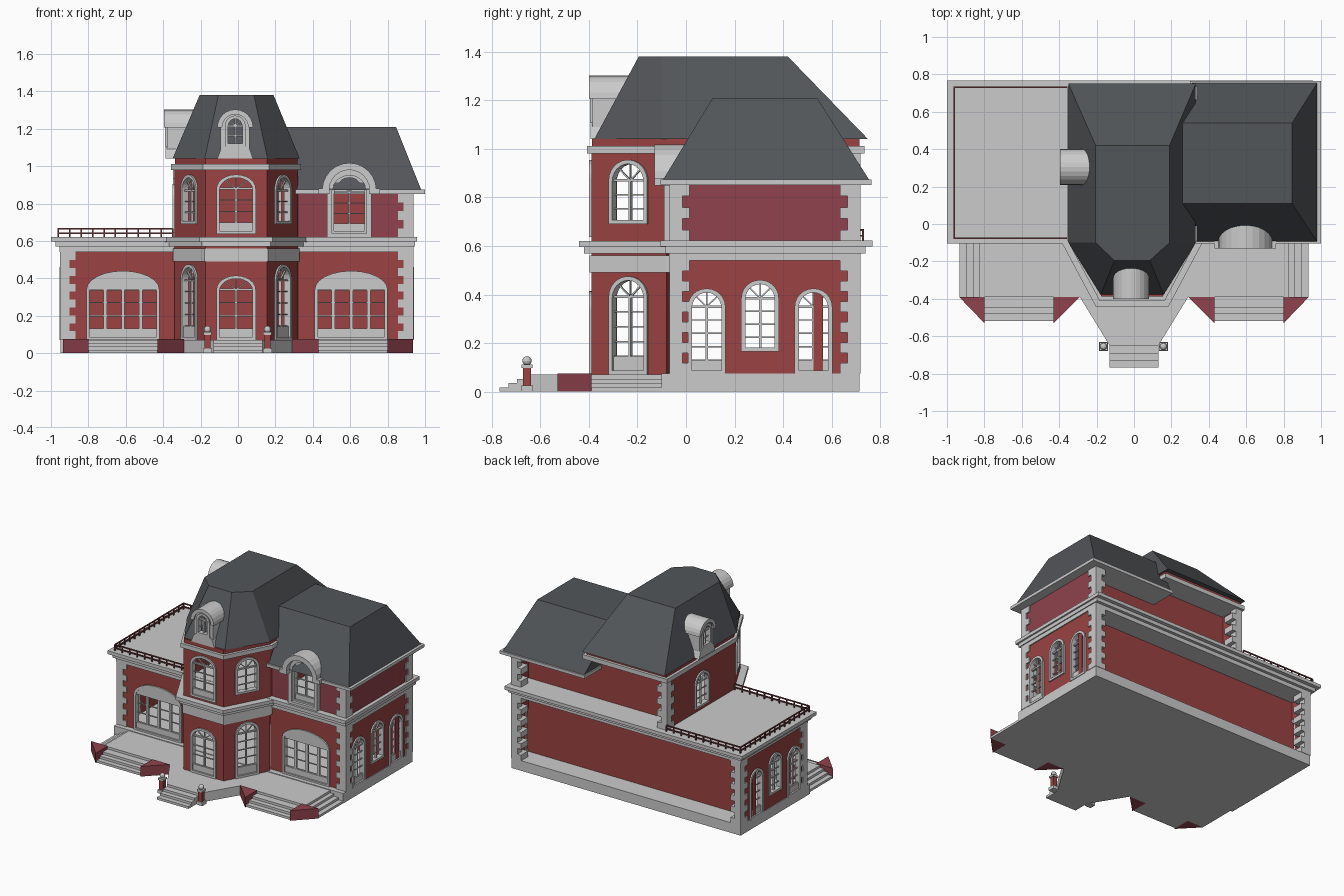
import bpy, bmesh
from math import sin, cos, pi
from mathutils import Matrix, Vector

if "Cube" in bpy.data.objects:
    bpy.data.objects.remove(bpy.data.objects["Cube"])

def material(name, c):
    m = bpy.data.materials.new(name)
    m.diffuse_color = (*c, 1)
    m.use_nodes = True
    m.node_tree.nodes["Principled BSDF"].inputs["Base Color"].default_value = m.diffuse_color
    return m
RED = material("brick red", (0.33, 0.055, 0.055))
ROSE = material("rose red", (0.28, 0.055, 0.075))
SLATE = material("slate", (0.085, 0.092, 0.10))
RAIL = material("rail red", (0.16, 0.04, 0.04))

def add(name, mesh, mat=None, M=None):
    ob = bpy.data.objects.new(name, mesh)
    bpy.context.collection.objects.link(ob)
    if mat: mesh.materials.append(mat)
    if M: ob.matrix_world = M
    return ob

def boxes(name, lst, mat=None, M=None):
    bm = bmesh.new()
    for a, b, c, d, e, f in lst:
        T = Matrix.Translation(((a+b)/2, (c+d)/2, (e+f)/2)) @ Matrix.Diagonal((abs(b-a), abs(d-c), abs(f-e), 1))
        bmesh.ops.create_cube(bm, size=1, matrix=T)
    me = bpy.data.meshes.new(name)
    bm.to_mesh(me); bm.free()
    return add(name, me, mat, M)

def loft(name, base, z0, top, z1, mat=None):
    n = len(base)
    vs = [(x, y, z0) for x, y in base] + [(x, y, z1) for x, y in top]
    fs = [list(range(n))[::-1], list(range(n, 2*n))] + [(i, (i+1) % n, n+(i+1) % n, n+i) for i in range(n)]
    me = bpy.data.meshes.new(name)
    me.from_pydata(vs, [], fs)
    bm = bmesh.new(); bm.from_mesh(me)
    bmesh.ops.recalc_face_normals(bm, faces=bm.faces)
    bm.to_mesh(me); bm.free()
    return add(name, me, mat)

def prism(name, pts, z0, z1, mat=None):
    return loft(name, pts, z0, pts, z1, mat)

def frame(p0, p1):
    """Wall frame: u along the wall, v up, w outward."""
    u = Vector((p1[0]-p0[0], p1[1]-p0[1], 0)).normalized()
    v = Vector((0, 0, 1)); w = u.cross(v)
    M = Matrix((u, v, w)).transposed().to_4x4()
    M.translation = (p0[0], p0[1], 0)
    return M

def panel(name, loops, M, d0, d1, mat=None):
    """Flat outline with holes, extruded from depth d0 to d1."""
    cu = bpy.data.curves.new(name, 'CURVE')
    cu.dimensions = '2D'; cu.fill_mode = 'BOTH'; cu.extrude = (d1-d0)/2
    for lp in loops:
        s = cu.splines.new('POLY')
        s.points.add(len(lp)-1)
        for p, (x, y) in zip(s.points, lp): p.co = (x, y, 0, 1)
        s.use_cyclic_u = True; s.use_smooth = False
    tmp = bpy.data.objects.new(name, cu)
    bpy.context.collection.objects.link(tmp)
    dg = bpy.context.evaluated_depsgraph_get()
    me = bpy.data.meshes.new_from_object(tmp.evaluated_get(dg))
    bpy.data.objects.remove(tmp)
    return add(name, me, mat, M @ Matrix.Translation((0, 0, (d0+d1)/2)))

def rect(a, b, c, d): return [(a, c), (b, c), (b, d), (a, d)]
def arc(u, z, rx, rz, n=12): return [(u+rx*cos(pi*i/n), z+rz*sin(pi*i/n)) for i in range(n+1)]
def arch(u, w, z0, z1, rise): return [(u-w/2, z0), (u+w/2, z0)] + arc(u, z1-rise, w/2, rise)
def half_ring(u, z, ro, ri): return arc(u, z, ro, ro) + arc(u, z, ri, ri)[::-1]

def window(name, M, u, w, z0, z1, rise, sill=0, panes=2, solid=False):
    t = 0.012
    panel(name+"_frame", [arch(u, w+.01, z0-.004, z1+.005, rise+.005), arch(u, w-2*t, z0+t, z1-t, rise-t/2)], M, -.03, .01)
    spring, zb = z1-rise, z0+sill
    bars = [(u-w/2, u+w/2, spring-.005, spring+.005, -.02, -.006)]
    if sill: bars.append((u-w/2, u+w/2, z0, zb, -.022, -.002))
    for i in range(1, panes):
        x = u-w/2+w*i/panes
        b = .009 if solid else .005
        bars.append((x-b, x+b, zb, spring, -.02, -.004))
    rows = max(2, round((spring-zb)/.06))
    bars += [(u-w/2, u+w/2, zb+(spring-zb)*i/rows-.003, zb+(spring-zb)*i/rows+.003, -.017, -.009) for i in range(rows)]
    boxes(name+"_bars", bars, None, M)
    if solid:
        panel(name+"_lunette", [arc(u, spring, w/2, rise)], M, -.025, .004)
    else:
        fan = []
        for a in (.25*pi, .5*pi, .75*pi):
            c, s = cos(a), sin(a)
            fan.append([(u+r*c*w/2-k*s*.003, spring+r*s*rise+k*c*.003) for r, k in ((.1, 1), (.1, -1), (.97, -1), (.97, 1))])
        panel(name+"_fan", fan, M, -.017, -.009)

def wall(name, p0, p1, z0, z1, wins=(), mat=RED, th=.03):
    M = frame(p0, p1)
    L = (Vector(p1)-Vector(p0)).length
    panel(name, [rect(0, L, z0, z1)] + [arch(*w[:5]) for w in wins], M, -th, 0, mat)
    for i, w in enumerate(wins): window(f"{name}_window_{i}", M, *w)

CX = -.01
def bay(o, yb):
    a, b, ys, yf = .165+.6*o, .33+o, -.08-.25*o, -.39-o
    return [(CX-b, yb), (CX-b, ys), (CX-a, yf), (CX+a, yf), (CX+b, ys), (CX+b, yb)]

# plinth, terrace and steps
boxes("plinth", [(-.95, .935, -.1, .715, 0, .075)])
prism("terrace", [(-.83, -.09), (-.83, -.39), (-.29, -.39), (-.13, -.65), (.13, -.65), (.29, -.39), (.83, -.39), (.83, -.09)], 0, .07)
steps = []
for i in range(3):
    h, r = .07*(3-i)/4, .036*(i+1)
    steps += [(-.13, .13, -.66-r, -.64, 0, h)]
    for s in (-1, 1):
        steps += [(s*.43, s*.8, -.41-r, -.38, 0, h), (s*.82, s*(.825+r), -.39, -.1, 0, h)]
boxes("steps", steps)
for s in (-1, 1):
    for a, b in ((.29, .43), (.935, .8)):
        prism("step_cheek", [(s*a, -.39), (s*b, -.39), (s*b, -.53)], 0, .075, ROSE)
    x, y = s*.16-.003, -.655
    boxes("gate_post", [(x-.016, x+.016, y-.016, y+.016, .02, .1)], RED)
    boxes("gate_post_stone", [(x-.024, x+.024, y-.024, y+.024, 0, .025), (x-.022, x+.022, y-.022, y+.022, .098, .112)])
    bm = bmesh.new()
    bmesh.ops.create_uvsphere(bm, u_segments=12, v_segments=8, radius=.019, matrix=Matrix.Translation((x, y, .127)))
    me = bpy.data.meshes.new("gate_ball"); bm.to_mesh(me); bm.free()
    add("gate_ball", me)

# ground floor walls
X0, X1, Y0, Y1, YB = -.945, .93, -.06, .71, .565
garage = lambda u: (u, .38, .075, .435, .095, .055, 4, True)
side = lambda f: [(f(.085), .145, .075, .42, .07, .055), (f(.305), .145, .17, .455, .07), (f(.525), .145, .075, .42, .07, .055)]
wall("front_wall_left", (X0, Y0), (-.33, Y0), .07, .56, [garage(.33)])
wall("front_wall_right", (.31, Y0), (X1, Y0), .07, .56, [garage(.295)])
wall("right_wall", (X1, Y0), (X1, Y1), .07, .56, side(lambda y: y-Y0))
wall("left_wall", (X0, Y1), (X0, Y0), .07, .56, side(lambda y: Y1-y))
wall("back_wall", (X1, YB), (X0, YB), .07, .56, th=.04)

# polygonal bay, two storeys
B = bay(0, 0)
L = .351
for k, (z0, z1, zs, zf) in enumerate(((.07, .57, (.075, .47), (.075, .41)), (.61, 1.0, (.695, .95), (.64, .95)))):
    sill = .07 if k == 0 else 0
    wall(f"bay_left_{k}", B[1], B[2], z0, z1, [(L/2, .17, *zs, .08, sill)])
    wall(f"bay_front_{k}", B[2], B[3], z0, z1, [(.165, .2, *zf, .07, .055)])
    wall(f"bay_right_{k}", B[3], B[4], z0, z1, [(L/2, .17, *zs, .08, sill)])
prism("bay_band", bay(.008, -.03), .49, .56)
prism("bay_cornice_low", bay(.03, -.03), .57, .595)
prism("bay_cornice_high", bay(.05, -.03), .595, .62)

# ground floor cornice and roof deck
boxes("cornice", [(-.955, .938, -.07, .718, .54, .572), (-.975, .945, -.085, .74, .57, .6), (-1, .957, -.105, .768, .597, .622)])

# upper storey of the main block
wall("main_left_wall", (-.34, Y1), (-.34, -.08), .62, 1.0, [(.41, .16, .65, .9, .075)])
wall("main_right_wall", (.32, -.08), (.32, YB), .62, 1.0)
wall("main_back_wall", (.32, YB), (-.34, YB), .62, 1.0, th=.04)
prism("main_cornice", bay(.018, .735), .98, 1.012)
prism("main_attic", bay(-.002, .715), 1.01, 1.042, RED)
loft("main_roof", [(-.35, .75), (-.35, -.1), (-.178, -.378), (.158, -.378), (.33, -.1), (.33, .75)], 1.04,
     [(-.205, .42), (-.205, -.1), (-.105, -.195), (.085, -.195), (.19, -.1), (.19, .42)], 1.38, SLATE)

# upper storey of the right wing
wall("wing_front_left", (.32, Y0), (.5, Y0), .62, .86, mat=ROSE)
wall("wing_front_right", (.69, Y0), (X1, Y0), .62, .86, mat=ROSE)
wall("wing_right_wall", (X1, Y0), (X1, Y1), .62, .86, mat=ROSE)
wall("wing_back_wall", (X1, YB), (.32, YB), .62, .86, th=.04)
prism("wing_cornice", [(.3, -.105), (.48, -.105), (.48, .04), (.71, .04), (.71, -.105), (1, -.105), (1, .765), (.3, .765)], .852, .874)
loft("wing_roof", [(.31, -.095), (.98, -.095), (.98, .755), (.31, .755)], .872,
     [(.22, .11), (.845, .11), (.845, .54), (.22, .54)], 1.21, SLATE)

# half dormer in the right wing
M = frame((.595, Y0), (1, Y0))
panel("wing_dormer_jamb", [arch(0, .24, .622, .985, .12), arch(0, .185, .64, .95, .09)], M, -.04, .03)
window("wing_dormer_window", M, 0, .185, .64, .95, .09, .05)
panel("wing_dormer_hood", [half_ring(0, .872, .145, .108)], M, -.13, .07)
boxes("wing_dormer_shoulders", [(s*.105, s*.165, .85, .88, -.03, .07) for s in (-1, 1)], None, M)

# roof dormers, front and left
for name, M in (("front_dormer", frame((CX-.005, -.385), (1, -.385))), ("left_dormer", frame((-.38, .305), (-.38, 0)))):
    panel(name+"_body", [arch(0, .155, 1.05, 1.285, .078), arch(0, .1, 1.11, 1.265, .05)], M, -.15, 0)
    window(name+"_window", M, 0, .1, 1.11, 1.265, .05)
    panel(name+"_hood", [half_ring(0, 1.207, .096, .07)], M, -.17, .015)
    panel(name+"_skirt", [[(-.095, 1.04), (.095, 1.04), (.078, 1.09), (.06, 1.105), (-.06, 1.105), (-.078, 1.09)]], M, -.05, .008)

# corner quoins
def quoins(name, x, y, sx, sy, z0, z1, n):
    h = (z1-z0)/n
    out = []
    for i in range(n):
        l = .075 if i % 2 == 0 else .045
        out.append((x+sx*.008, x-sx*l, y+sy*.008, y-sy*l, z0+i*h, z0+(i+1)*h))
    boxes(name, out)
for x, sx in ((X0, -1), (X1, 1)):
    for y, sy in ((Y0, -1), (Y1, 1)):
        quoins("ground_quoins", x, y, sx, sy, .075, .54, 11)
quoins("wing_quoins_front", X1, Y0, 1, -1, .62, .852, 5)
quoins("wing_quoins_back", X1, Y1, 1, 1, .62, .852, 5)
quoins("main_quoins_back", -.34, Y1, -1, 1, .62, .98, 8)

# deck railing
r, bars = .004, []
for y in (-.075, .73):
    bars += [(-.96, -.35, y-r, y+r, z-r, z+r) for z in (.642, .666)]
    bars += [(-.96+.061*i-r, -.96+.061*i+r, y-r, y+r, .62, .666) for i in range(11)]
bars += [(-.96-r, -.96+r, -.075, .73, z-r, z+r) for z in (.642, .666)]
bars += [(-.96-r, -.96+r, -.075+.0575*i-r, -.075+.0575*i+r, .62, .666) for i in range(1, 14)]
boxes("deck_railing", bars, RAIL)
